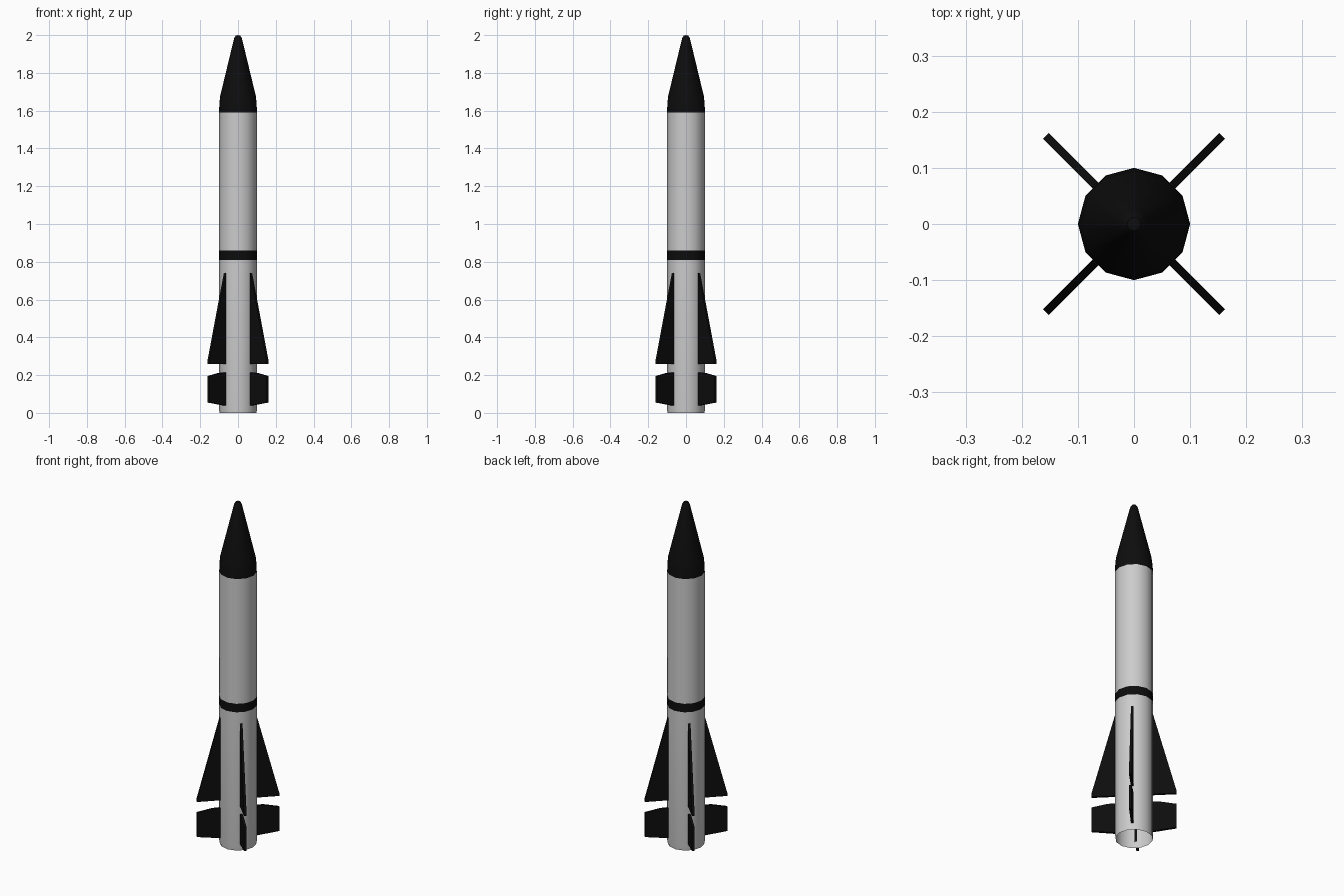
import bpy, bmesh, math
from mathutils import Matrix, Vector

if "Cube" in bpy.data.objects:
    bpy.data.objects.remove(bpy.data.objects["Cube"])

SIDES = 12
black = bpy.data.materials.new("black_paint")
black.diffuse_color = (0.004, 0.004, 0.004, 1)
black.use_nodes = True
black.node_tree.nodes["Principled BSDF"].inputs["Base Color"].default_value = black.diffuse_color


def make_object(name, bm, mat=None):
    bmesh.ops.recalc_face_normals(bm, faces=bm.faces)
    me = bpy.data.meshes.new(name)
    bm.to_mesh(me)
    bm.free()
    ob = bpy.data.objects.new(name, me)
    bpy.context.collection.objects.link(ob)
    if mat:
        me.materials.append(mat)
    return ob


def lathe(name, profile, mat=None):
    """Spin a (radius, z) profile into a smooth-shaded open shell."""
    bm = bmesh.new()
    vs = [bm.verts.new((r, 0, z)) for r, z in profile]
    edges = [bm.edges.new(p) for p in zip(vs, vs[1:])]
    bmesh.ops.spin(bm, geom=vs + edges, cent=(0, 0, 0), axis=(0, 0, 1),
                   angle=2 * math.pi, steps=SIDES, use_merge=True)
    bmesh.ops.remove_doubles(bm, verts=bm.verts, dist=1e-5)
    ob = make_object(name, bm, mat)
    # an open tube needs its faces pointing away from the axis
    me = ob.data
    f = me.polygons[0]
    if f.normal.dot(Vector((f.center.x, f.center.y, 0))) < 0:
        me.flip_normals()
    bpy.ops.object.select_all(action='DESELECT')
    ob.select_set(True)
    bpy.context.view_layer.objects.active = ob
    bpy.ops.object.shade_smooth_by_angle(angle=math.radians(40))


def fin(name, outline, angle, thick=0.014):
    """Flat plate from a (radius, z) outline, turned about the z axis."""
    bm = bmesh.new()
    face = bm.faces.new([bm.verts.new((r, -thick / 2, z)) for r, z in outline])
    ext = bmesh.ops.extrude_face_region(bm, geom=[face])
    moved = [v for v in ext["geom"] if isinstance(v, bmesh.types.BMVert)]
    bmesh.ops.translate(bm, verts=moved, vec=(0, thick, 0))
    bm.transform(Matrix.Rotation(angle, 4, 'Z'))
    make_object(name, bm, black)


# body tube, open at the bottom, split by a painted band
lathe("lower_body", [(0.098, 0), (0.1, 0.015), (0.1, 0.81)])
lathe("band", [(0.1, 0.81), (0.1, 0.86)], black)
lathe("upper_body", [(0.1, 0.86), (0.1, 1.59)])

# nose cone with a blunt tip
lathe("nose_cone", [(0.1, 1.59), (0.099, 1.63), (0.095, 1.675), (0.025, 1.965),
                    (0.02, 1.985), (0.012, 1.997), (0, 2.0)], black)

# four diagonal pairs of fins
main_outline = [(0.095, 0.26), (0.222, 0.26), (0.222, 0.275), (0.099, 0.74), (0.095, 0.743)]
tail_outline = [(0.095, 0.038), (0.222, 0.055), (0.222, 0.195), (0.14, 0.212), (0.095, 0.214)]
for i in range(4):
    a = math.radians(45 + 90 * i)
    fin(f"main_fin_{i + 1}", main_outline, a)
    fin(f"tail_fin_{i + 1}", tail_outline, a)
